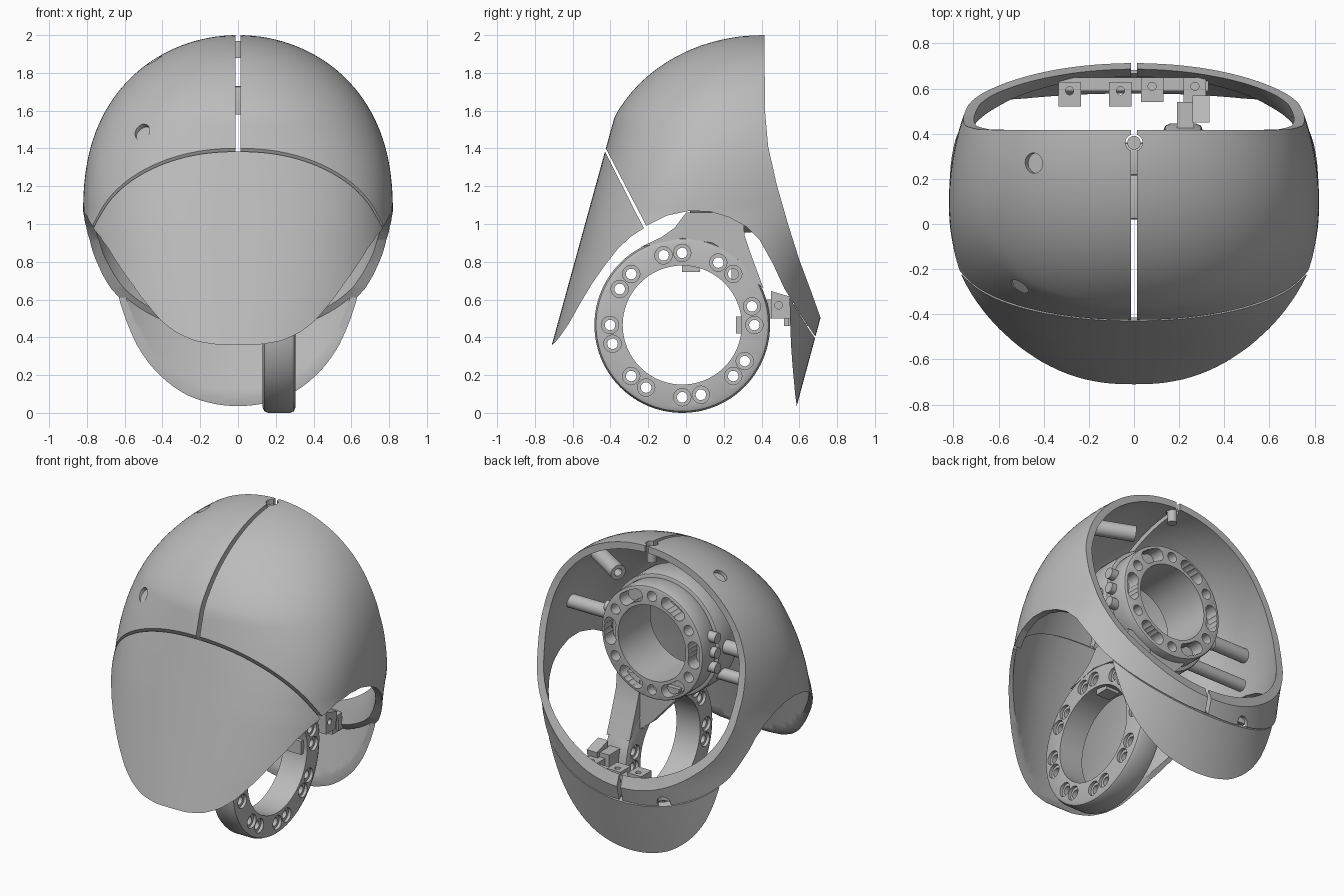
import bpy, bmesh
from math import sin, cos, pi, sqrt, radians, copysign
from mathutils import Vector

if "Cube" in bpy.data.objects:
    bpy.data.objects.remove(bpy.data.objects["Cube"])

grey = bpy.data.materials.new("light_grey")
grey.use_nodes = True
grey.diffuse_color = (0.5, 0.5, 0.5, 1)
grey.node_tree.nodes["Principled BSDF"].inputs["Base Color"].default_value = (0.5, 0.5, 0.5, 1)


def finish(name, bm):
    bmesh.ops.remove_doubles(bm, verts=bm.verts, dist=1e-5)
    bmesh.ops.recalc_face_normals(bm, faces=bm.faces)
    mesh = bpy.data.meshes.new(name)
    bm.to_mesh(mesh)
    bm.free()
    mesh.materials.append(grey)
    ob = bpy.data.objects.new(name, mesh)
    bpy.context.collection.objects.link(ob)
    return ob


def apply(ob, mod):
    bpy.context.view_layer.objects.active = ob
    bpy.ops.object.modifier_apply(modifier=mod.name)


def boolean(ob, cutters, operation='DIFFERENCE'):
    for c in cutters:
        mod = ob.modifiers.new("cut", 'BOOLEAN')
        mod.operation, mod.solver, mod.object = operation, 'EXACT', c
        apply(ob, mod)
        bpy.data.objects.remove(c)
    return ob


def lathe(name, profile, pos, axis, segs=64):
    """Spin a closed (radius, height) profile about an axis."""
    bm = bmesh.new()
    turn = Vector(axis).to_track_quat('Z', 'Y')
    rings = [[bm.verts.new(turn @ Vector((r * cos(a), r * sin(a), h)) + Vector(pos))
              for r, h in profile] for a in (2 * pi * i / segs for i in range(segs))]
    n = len(profile)
    for i in range(segs):
        p, q = rings[i], rings[(i + 1) % segs]
        for j in range(n):
            k = (j + 1) % n
            bm.faces.new((p[j], p[k], q[k], q[j]))
    return finish(name, bm)


def rod(name, a, b, r, segs=24):
    a, b = Vector(a), Vector(b)
    d = (b - a).length
    return lathe(name, [(0, 0), (r, 0), (r, d), (0, d)], a, b - a, segs)


def tube(name, pos, axis, outer, inner, depth, bevel=0.015):
    return lathe(name, [(inner, 0), (outer - bevel, 0), (outer - bevel * 0.3, bevel * 0.3),
                        (outer, bevel), (outer, depth - bevel),
                        (outer - bevel * 0.3, depth - bevel * 0.3),
                        (outer - bevel, depth), (inner, depth)], pos, axis, 96)


def prism(name, outline, d0, d1, along_y=False):
    """Extrude a (y, z) outline along x, or an (x, z) outline along y."""
    bm = bmesh.new()
    ends = [[bm.verts.new((u, d, z) if along_y else (d, u, z)) for u, z in outline]
            for d in (d0, d1)]
    for end in ends:
        bm.faces.new(end)
    n = len(outline)
    for i in range(n):
        j = (i + 1) % n
        bm.faces.new((ends[0][i], ends[0][j], ends[1][j], ends[1][i]))
    return finish(name, bm)


def box(name, x0, x1, y0, y1, z0, z1):
    return prism(name, [(y0, z0), (y1, z0), (y1, z1), (y0, z1)], x0, x1)


def section(z):
    """Half width, front, centre and back of the dome at a height."""
    t = max(0, (z - 1.05) / 0.95)
    k = sqrt(max(0, 1 - t ** 2.4))
    low = max(0, 1.05 - z)
    front = -0.43 - 0.275 * (1.38 - z)
    if z > 1.5:
        front = max(front, 0.41 - 0.9 * k)
    cy = 0.1 + 0.31 * t ** 1.5
    swell = 0.2 * min(1, max(0, (z - 0.6) / 0.45)) ** 2
    return 0.82 * k + 0.14 * min(low, 0.45), front, cy, cy + (0.76 + swell) * k - 0.27 * low


def dome(name, thickness, segs=144):
    """Hollow dome, squarer in front, later trimmed to panels."""
    bm = bmesh.new()
    heights = [-0.1 + 1.15 * i / 20 for i in range(20)]
    heights += [1.05 + 0.95 * sin(pi / 2 * i / 36) for i in range(36)] + [1.9995]
    rows = []
    for z in heights:
        w, f, c, b = section(z)
        square = 2 / max(2, 2.5 - 0.5 * abs(z - 1))
        row = []
        for i in range(segs):
            a = 2 * pi * i / segs
            s, e = sin(a), cos(a)
            if s < 0:
                s, e = -abs(s) ** square, copysign(abs(e) ** square, e)
            row.append(bm.verts.new((w * e, c + s * (b - c if s > 0 else c - f), z)))
        rows.append(row)
    for p, q in zip(rows, rows[1:]):
        for i in range(segs):
            j = (i + 1) % segs
            bm.faces.new((p[i], p[j], q[j], q[i]))
    bm.faces.new(rows[-1])
    ob = finish(name, bm)
    mod = ob.modifiers.new("wall", 'SOLIDIFY')
    mod.thickness, mod.offset = thickness, -1
    apply(ob, mod)
    return ob


def panel(name, thickness, outline):
    return boolean(dome(name, thickness), [prism("trim", outline, -1.2, 1.2)], 'INTERSECT')


# Outer panels
shell = panel("main_shell", 0.045, [
    (-0.62, 1.8), (-0.42, 1.392), (-0.21, 0.99), (-0.1, 1.045), (0.02, 1.07), (0.13, 1.065),
    (0.23, 1.035), (0.32, 0.985), (0.39, 0.915), (0.46, 0.79), (0.52, 0.66), (0.6, 0.53),
    (0.68, 0.41), (0.74, 0.38), (0.74, 0.44), (0.71, 0.51), (0.66, 0.65), (0.6, 0.81),
    (0.54, 1.0), (0.48, 1.21), (0.435, 1.41), (0.418, 1.6), (0.415, 2.1), (-0.62, 2.1)])
panel("front_plate", 0.022, [
    (-0.64, 1.8), (-0.43, 1.385), (-0.223, 0.977), (-0.29, 0.935), (-0.36, 0.87),
    (-0.43, 0.78), (-0.5, 0.68), (-0.56, 0.58), (-0.61, 0.49), (-0.65, 0.428),
    (-0.685, 0.382), (-0.706, 0.362), (-0.95, 0.355), (-0.95, 1.8)])
panel("rear_flap", 0.022, [
    (0.548, 0.61), (0.62, 0.49), (0.69, 0.385), (0.8, 0.25), (0.8, 0.03), (0.587, 0.03),
    (0.578, 0.095), (0.564, 0.25), (0.556, 0.36), (0.551, 0.5)])

# Centre split with its screw, and screw recesses in the shell
boolean(shell, [box("split", -0.013, 0.013, -0.9, 0.9, 0.2, 2.2),
                rod("top_screw_hole", (0, 0.36, 1.9), (0, 0.36, 2.1), 0.038)])
rod("top_screw", (0, 0.36, 1.88), (0, 0.36, 1.97), 0.03)
for pos, axis in [((-0.51, -0.28, 1.49), (-0.5, -0.6, 0.6)),
                  ((-0.44, 0.27, 1.86), (-0.5, 0, 0.85)),
                  ((-0.3, 0.66, 0.46), (-0.3, 0.9, -0.2))]:
    d = Vector(axis).normalized()
    p = Vector(pos)
    boolean(shell, [rod("recess", p - d * 0.02, p + d * 0.1, 0.045)])

# Side ring with paired counterbored holes
RY, RZ, X0, X1 = -0.02, 0.465, 0.13, 0.305
ring = tube("side_ring", (X0, RY, RZ), (1, 0, 0), 0.465, 0.315, X1 - X0, 0.03)
bore = [(0, -0.03), (0.046, -0.03), (0.046, 0.02), (0.028, 0.02), (0.028, 0.155),
        (0.046, 0.155), (0.046, 0.21), (0, 0.21)]
for k in range(8):
    for extra in (0, 15):
        a = radians(45 * k + extra)
        boolean(ring, [lathe("bore", bore, (X0, RY + 0.382 * cos(a), RZ + 0.382 * sin(a)),
                             (1, 0, 0), 20)])
box("ring_top_key", 0.18, 0.28, -0.02, 0.075, 0.745, 0.8)
box("ring_rear_key", 0.18, 0.28, 0.265, 0.32, 0.42, 0.51)

# Neck and gusset joining the side ring to the hub
prism("neck", [(-0.24, 0.878), (-0.13, 0.93), (-0.06, 0.98), (0.0, 1.06), (0.3, 1.06),
               (0.31, 0.94), (0.34, 0.85), (0.41, 0.66), (0.37, 0.69), (0.28, 0.81),
               (0.14, 0.9), (-0.02, 0.925)], 0.13, 0.3)
prism("neck_gusset", [(0.14, 1.04), (-0.16, 1.04), (-0.14, 0.97), (-0.04, 0.86), (0.05, 0.76),
                      (0.14, 0.69)], 0.24, 0.3, True)

# Hub: flange plus slotted face ring, open to the rear
HZ = 1.33
tube("hub_flange", (0, 0.02, HZ), (0, 1, 0), 0.4, 0.25, 0.2)
hub = tube("hub_face", (0, 0.21, HZ), (0, 1, 0), 0.375, 0.25, 0.15)
for k in range(6):
    for offset, r in ((-9, 0.042), (-3, 0.042), (3, 0.042), (9, 0.042), (30, 0.034)):
        a = radians(60 * k + offset)
        x, z = 0.312 * cos(a), HZ + 0.312 * sin(a)
        boolean(hub, [rod("slot", (x, 0.27, z), (x, 0.4, z), r, 16)])

# Posts from hub to shell
for s, side in ((1, "left"), (-1, "right")):
    rod(side + "_post", (s * 0.38, 0.14, HZ), (s * 0.76, 0.14, HZ), 0.045)
    for dz in (-0.1, 0, 0.1):
        rod(side + "_hub_boss", (s * 0.35, 0.25, HZ + dz), (s * 0.41, 0.25, HZ + dz), 0.035, 16)
rod("right_lower_post", (-0.3, 0.12, 1.13), (-0.75, 0.12, 1.13), 0.04)
post = rod("left_upper_post", (0.27, 0.33, 1.72), (0.51, 0.2, 1.74), 0.05)
boolean(post, [rod("post_hole", (0.25, 0.339, 1.719), (0.36, 0.29, 1.726), 0.025)])

# Rear mounting lugs on the lower rim
for i, (x, y) in enumerate([(-0.285, 0.57), (-0.06, 0.57), (0.08, 0.59), (0.27, 0.59)]):
    lug = box("rear_lug_%d" % (i + 1), x - 0.05, x + 0.05, y - 0.05, y + 0.06, 0.46, 0.57)
    boolean(lug, [rod("lug_hole", (x, y + 0.02, 0.4), (x, y + 0.02, 0.7), 0.018, 16)])
box("rear_lug_bar", -0.33, 0.33, 0.59, 0.65, 0.47, 0.55)

# Drilled link from the ring to the rear rim
link = prism("ring_link", [(0.45, 0.5), (0.55, 0.5), (0.57, 0.61), (0.45, 0.645)], 0.26, 0.335)
boolean(link, [rod("link_hole", (0.1, 0.49, 0.57), (0.4, 0.49, 0.57), 0.02, 16)])
box("link_foot", 0.19, 0.265, 0.41, 0.54, 0.5, 0.6)

# Shade smooth with crisp edges
for ob in bpy.context.scene.objects:
    ob.select_set(ob.type == 'MESH')
bpy.ops.object.shade_smooth_by_angle(angle=radians(30))
